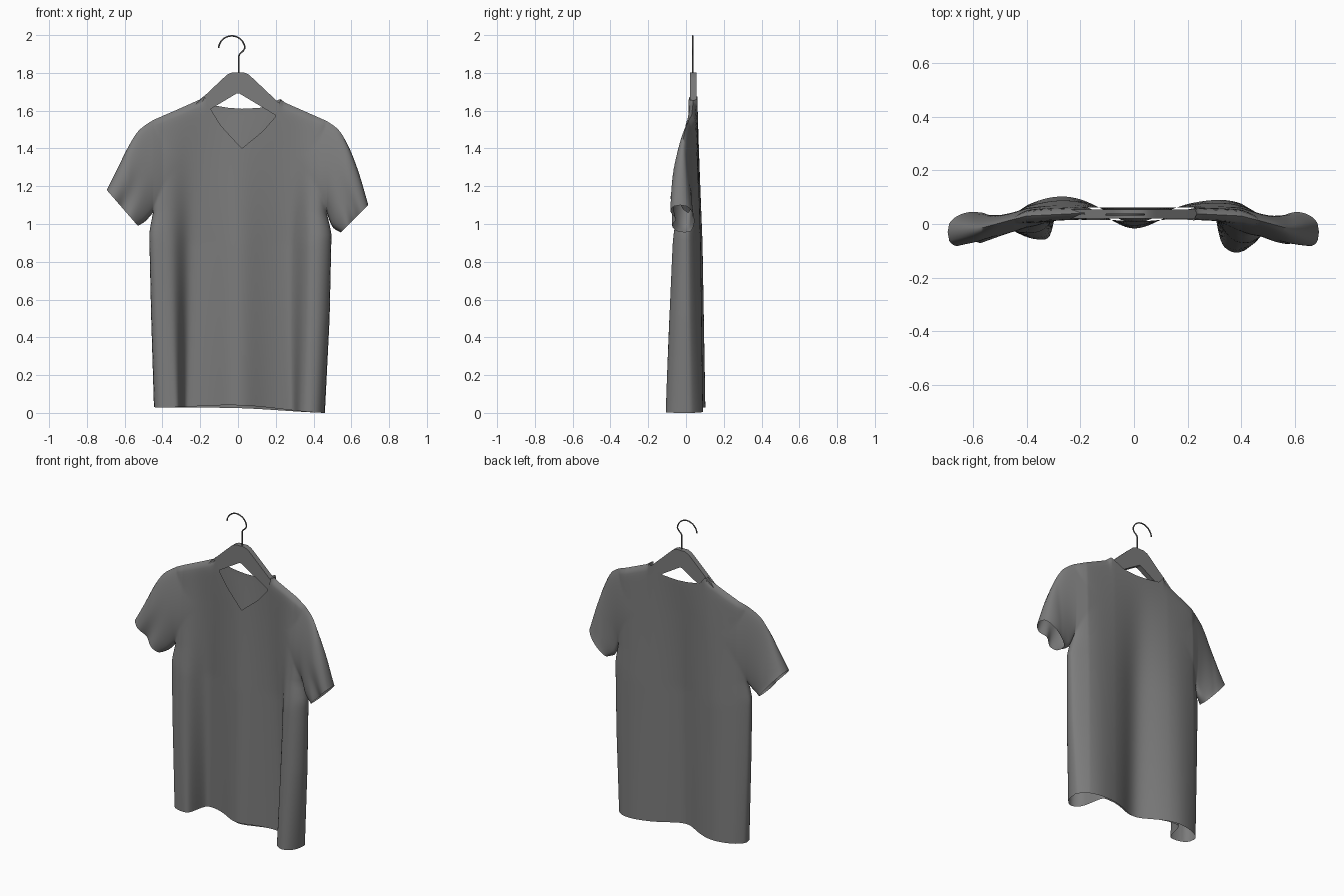
import bpy, bmesh, math

cube = bpy.data.objects.get("Cube")
if cube:
    bpy.data.objects.remove(cube)


def material(name, value):
    mat = bpy.data.materials.new(name)
    mat.use_nodes = True
    color = (value, value, value, 1)
    mat.diffuse_color = color
    mat.node_tree.nodes["Principled BSDF"].inputs["Base Color"].default_value = color
    return mat


def add_object(name, bm, mat, angle):
    mesh = bpy.data.meshes.new(name)
    bm.to_mesh(mesh)
    bm.free()
    mesh.materials.append(mat)
    obj = bpy.data.objects.new(name, mesh)
    bpy.context.collection.objects.link(obj)
    bpy.ops.object.select_all(action="DESELECT")
    obj.select_set(True)
    bpy.context.view_layer.objects.active = obj
    bpy.ops.object.shade_smooth_by_angle(angle=math.radians(angle))


def lerp(a, b, t):
    return a + (b - a) * t


def interp(points, x):
    """Piecewise linear lookup."""
    if x <= points[0][0]:
        return points[0][1]
    for (x0, y0), (x1, y1) in zip(points, points[1:]):
        if x <= x1:
            return lerp(y0, y1, (x - x0) / (x1 - x0))
    return points[-1][1]


def along(path, t):
    """Point on a smooth curve through evenly spaced path points."""
    n = len(path) - 1
    i = min(int(t * n), n - 1)
    f = t * n - i
    p = [path[max(0, min(n, i + k))] for k in (-1, 0, 1, 2)]
    return [0.5 * (2 * b + (c - a) * f + (2 * a - 5 * b + 4 * c - d) * f * f
                   + (3 * b - a - 3 * c + d) * f ** 3) for a, b, c, d in zip(*p)]


def bump(x, centre, left, right):
    return math.exp(-((x - centre) / (left if x < centre else right)) ** 2)


def step(x, width):
    return (1 + math.tanh(x / width)) / 2


# Shirt outline
ARMPIT = 1.06
NECK_L, NECK_R = -0.18, 0.225
SIDE_L = [(0, -.445), (.5, -.46), (.95, -.47), (ARMPIT, -.45)]
SIDE_R = [(0, .46), (.5, .485), (.95, .495), (ARMPIT, .47)]
SHOULDER_L = [(-.45, 1.55), (-.3, 1.615), (-.2, 1.66), (NECK_L, 1.68)]
SHOULDER_R = [(NECK_R, 1.662), (.25, 1.642), (.3, 1.62), (.47, 1.545)]
FRONT_TOP = SHOULDER_L + [(-.14, 1.6), (-.09, 1.52), (.02, 1.4), (.13, 1.49), (.2, 1.57)] + SHOULDER_R
BACK_TOP = SHOULDER_L + [(-.14, 1.63), (-.05, 1.615), (.02, 1.61), (.12, 1.615)] + SHOULDER_R
SLEEVE = {
    -1: ([(-.45, 1.55), (-.525, 1.495), (-.58, 1.41), (-.635, 1.3), (-.695, 1.18)],
         [(-.45, ARMPIT), (-.49, 1.015), (-.53, .99)]),
    1: ([(.47, 1.545), (.535, 1.495), (.59, 1.40), (.64, 1.27), (.69, 1.1)],
        [(.47, ARMPIT), (.5, .985), (.545, .955)]),
}
MIDDLE = [(0, .04), (.2, .04), (.4, .03), (.47, .012), (.58, -.018), (.69, -.03)]
FOLD = [(0, 1), (.9, .65), (1.4, .2), (1.6, 0)]


def offset(x, z, side):
    """Distance of the front (-1) or back (1) cloth from the middle sheet."""
    g = interp(FOLD, z)
    back = .022 + g * (.045 * bump(x, -.28, .16, .14) + .035 * bump(x, .34, .16, .15)
                       - .06 * bump(x, 0, .11, .12))
    if side > 0:
        return back
    # The centre panel hugs the back; a rolled lobe hangs forward on each side
    width = .014 + .09 * (1 - g)
    right, left = step(x - .305, width), step(-.295 - x, width)
    lobe = -.025 - g * (right * .125 * bump(x, .4, .13, .16) + left * .07)
    return lerp(back - lerp(.047, .02, g), lobe, right + left)


COLS, LOW, HIGH, SLEEVE_COLS = 112, 36, 28, 20


def shoulder_close(v):
    return math.sqrt(1 - v ** 24)


def body_point(i, j, side):
    s = 2 * i / COLS - 1
    s = .5 * s + .5 * math.sin(s * math.pi / 2)
    u = (s + 1) / 2
    close = math.sqrt(max(0, 1 - abs(s) ** 11))
    if j <= LOW:
        h = j / LOW
        z = h * ARMPIT
        x = lerp(interp(SIDE_L, z), interp(SIDE_R, z), u)
        hem = lerp(.03, 0, u) + (.025 if side < 0 else .01) * math.sin(u * math.pi) ** 2
        z += hem * (1 - h)
    else:
        v = (j - LOW) / HIGH
        x = lerp(-.45, .47, u)
        z = lerp(ARMPIT, interp(FRONT_TOP if side < 0 else BACK_TOP, x), v)
        close = max(close, max(0, math.sin(math.pi * v)) ** .5)
        if not NECK_L < x < NECK_R:
            close *= shoulder_close(v)
    return x, interp(MIDDLE, abs(x)) + close * offset(x, z, side), z


def sleeve_point(k, j, end, side):
    t, v = k / SLEEVE_COLS, (j - LOW) / HIGH
    top, low = along(SLEEVE[end][0], t), along(SLEEVE[end][1], t)
    x, z = (lerp(a, b, v) for a, b in zip(low, top))
    close = max(0, math.sin(math.pi * v)) ** lerp(.5, .35, t) * lerp(shoulder_close(v), 1, t)
    # The cuff flares, with a pinch in the middle of its front
    cuff = .066 if side > 0 else -.07 * (1 - .55 * bump(v, .5, .2, .2))
    thick = lerp(offset(SLEEVE[end][0][0][0], z, side), cuff, t ** 2.2)
    return x, interp(MIDDLE, abs(x)) + close * thick, z


# Shirt: front and back sheets sewn at the shoulders, sides and underarms
bm = bmesh.new()


def sheet(point, columns, rows, flip):
    grid = [[bm.verts.new(point(i, j)) for j in rows] for i in columns]
    for a, b in zip(grid, grid[1:]):
        for j in range(len(rows) - 1):
            quad = [a[j], b[j], b[j + 1], a[j + 1]]
            bm.faces.new(quad[::-1] if flip else quad)


for side in (-1, 1):
    sheet(lambda i, j: body_point(i, j, side), range(COLS + 1), range(LOW + HIGH + 1), side > 0)
    for end in (-1, 1):
        sheet(lambda k, j: sleeve_point(k, j, end, side), range(SLEEVE_COLS + 1),
              range(LOW, LOW + HIGH + 1), (side > 0) != (end < 0))
bmesh.ops.remove_doubles(bm, verts=bm.verts, dist=.0004)
add_object("shirt", bm, material("grey cloth", .2), 80)

# Hanger: extruded chevron with a rounded apex
half = [(.03, 1.803), (.055, 1.792), (.08, 1.77), (.2, 1.657), (.25, 1.61), (.25, 1.545), (.2, 1.575), (.006, 1.692)]
outline = half + [(-x, z) for x, z in reversed(half)]
bm = bmesh.new()
face = bm.faces.new([bm.verts.new((x, .021, z)) for x, z in outline])
moved = bmesh.ops.extrude_face_region(bm, geom=[face])["geom"]
bmesh.ops.translate(bm, vec=(0, .034, 0), verts=[e for e in moved if isinstance(e, bmesh.types.BMVert)])
bmesh.ops.recalc_face_normals(bm, faces=bm.faces)
add_object("hanger", bm, material("grey hanger", .2), 30)

# Hook: bent wire
curve = bpy.data.curves.new("hook", "CURVE")
curve.dimensions = "3D"
curve.bevel_depth = .004
curve.bevel_resolution = 2
curve.use_fill_caps = True
path = [(.005, 1.79), (.005, 1.89), (.009, 1.9), (.028, 1.917)]
for k in range(17):
    a = math.radians(lerp(5, 175, k / 16))
    path.append((-.033 + .07 * math.cos(a), 1.926 + .07 * math.sin(a)))
spline = curve.splines.new("POLY")
spline.points.add(len(path) - 1)
for p, (x, z) in zip(spline.points, path):
    p.co = (x, .035, z, 1)
curve.materials.append(material("dark wire", .12))
hook = bpy.data.objects.new("hook", curve)
bpy.context.collection.objects.link(hook)
